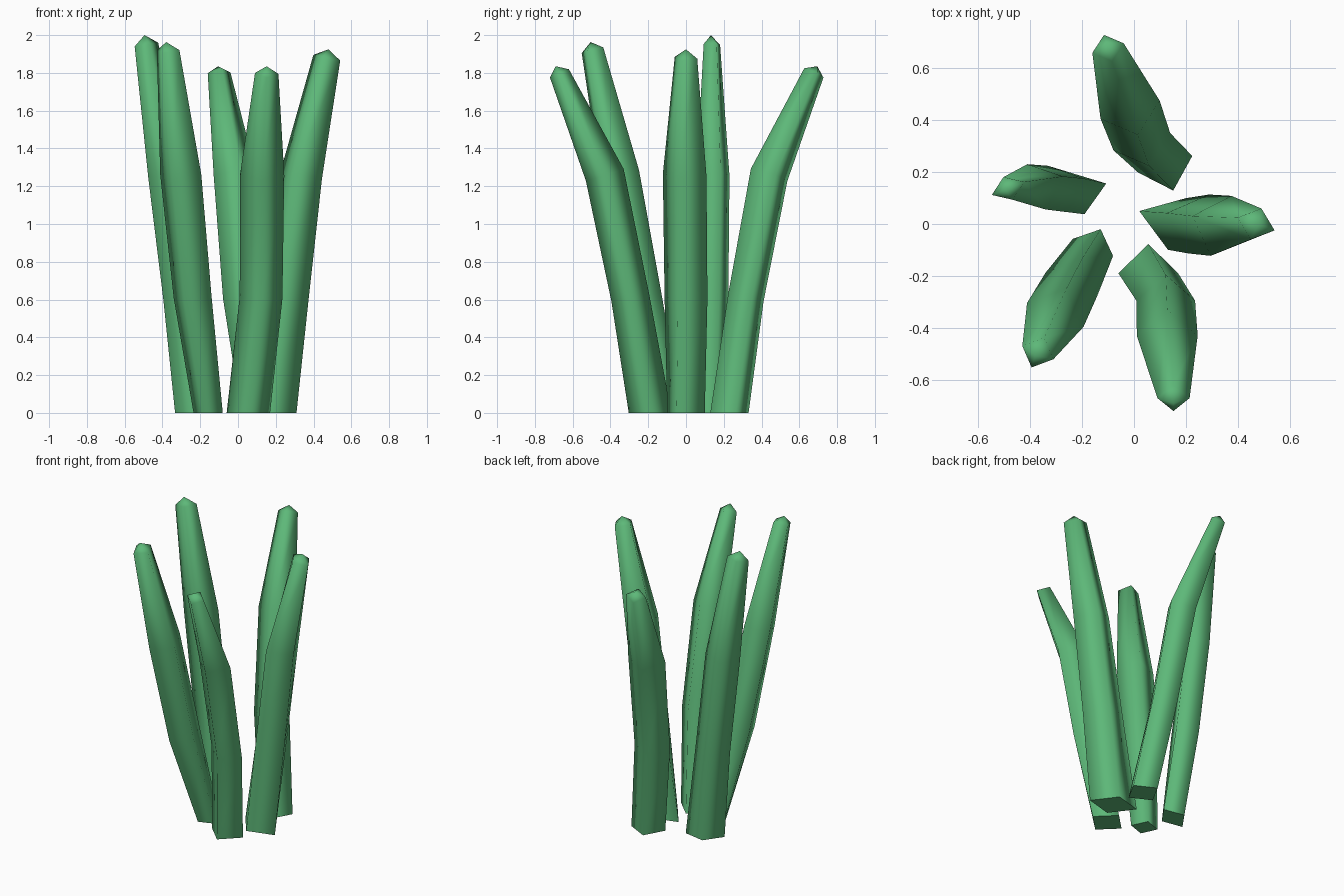
import bpy, bmesh, math
from mathutils import Vector

if "Cube" in bpy.data.objects:
    bpy.data.objects.remove(bpy.data.objects["Cube"])

leaf = bpy.data.materials.new("leaf green")
leaf.diffuse_color = (0.11, 0.48, 0.19, 1)
leaf.use_nodes = True
leaf.node_tree.nodes["Principled BSDF"].inputs["Base Color"].default_value = leaf.diffuse_color


def blade(name, angle, top, tip, rings):
    """Four-sided curved blade; each ring is (x, y, half diagonal a, half diagonal b)."""
    heights = [0, 0.61, 1.26, top]
    centres = [Vector((r[0], r[1], z)) for r, z in zip(rings, heights)]
    ang = math.radians(angle)
    u = Vector((math.cos(ang), math.sin(ang)))
    v = Vector((-u.y, u.x))
    bm = bmesh.new()
    loops = []
    for i, (x, y, a, b) in enumerate(rings):
        # tilt each ring square to the path, keeping the base flat
        d = centres[min(i + 1, 3)] - centres[i - 1] if i else Vector((0, 0, 1))
        slope = d.xy / d.z
        loop = []
        for off in (u * a, v * b, -u * a, -v * b):
            z = heights[i] - off.dot(slope)
            loop.append(bm.verts.new((x + off.x, y + off.y, z)))
        loops.append(loop)
    # sides
    for lo, hi in zip(loops, loops[1:]):
        for k in range(4):
            n = (k + 1) % 4
            bm.faces.new((lo[k], lo[n], hi[n], hi[k])).smooth = True
    # pointed tip
    apex = bm.verts.new(tip)
    for k in range(4):
        bm.faces.new((loops[3][k], loops[3][(k + 1) % 4], apex)).smooth = True
    # flat base with a crisp rim
    cap = bm.faces.new(loops[0][::-1])
    for e in cap.edges:
        e.smooth = False
    mesh = bpy.data.meshes.new(name)
    bm.to_mesh(mesh)
    bm.free()
    mesh.materials.append(leaf)
    bpy.context.collection.objects.link(bpy.data.objects.new(name, mesh))


blade("right_blade", -19, 1.88, (0.48, 0.0, 1.925),
      [(0.165, 0, 0.153, 0.105), (0.25, 0, 0.13, 0.12),
       (0.335, -0.007, 0.116, 0.122), (0.47, 0, 0.075, 0.063)])
blade("back_blade", 17, 1.80, (-0.105, 0.695, 1.835),
      [(0.12, 0.23, 0.109, 0.106), (0.03, 0.317, 0.114, 0.098),
       (-0.015, 0.44, 0.119, 0.101), (-0.10, 0.677, 0.063, 0.053)])
blade("left_blade", 22, 1.95, (-0.495, 0.132, 2.0),
      [(-0.22, 0.11, 0.122, 0.078), (-0.295, 0.135, 0.108, 0.096),
       (-0.375, 0.143, 0.108, 0.094), (-0.485, 0.137, 0.067, 0.047)])
blade("front_left_blade", -23, 1.92, (-0.38, -0.505, 1.963),
      [(-0.158, -0.09, 0.084, 0.076), (-0.24, -0.23, 0.109, 0.108),
       (-0.303, -0.35, 0.118, 0.11), (-0.37, -0.495, 0.065, 0.062)])
blade("front_blade", 0, 1.797, (0.152, -0.69, 1.835),
      [(0.055, -0.19, 0.115, 0.113), (0.122, -0.295, 0.113, 0.1),
       (0.128, -0.43, 0.117, 0.1), (0.152, -0.67, 0.062, 0.05)])
